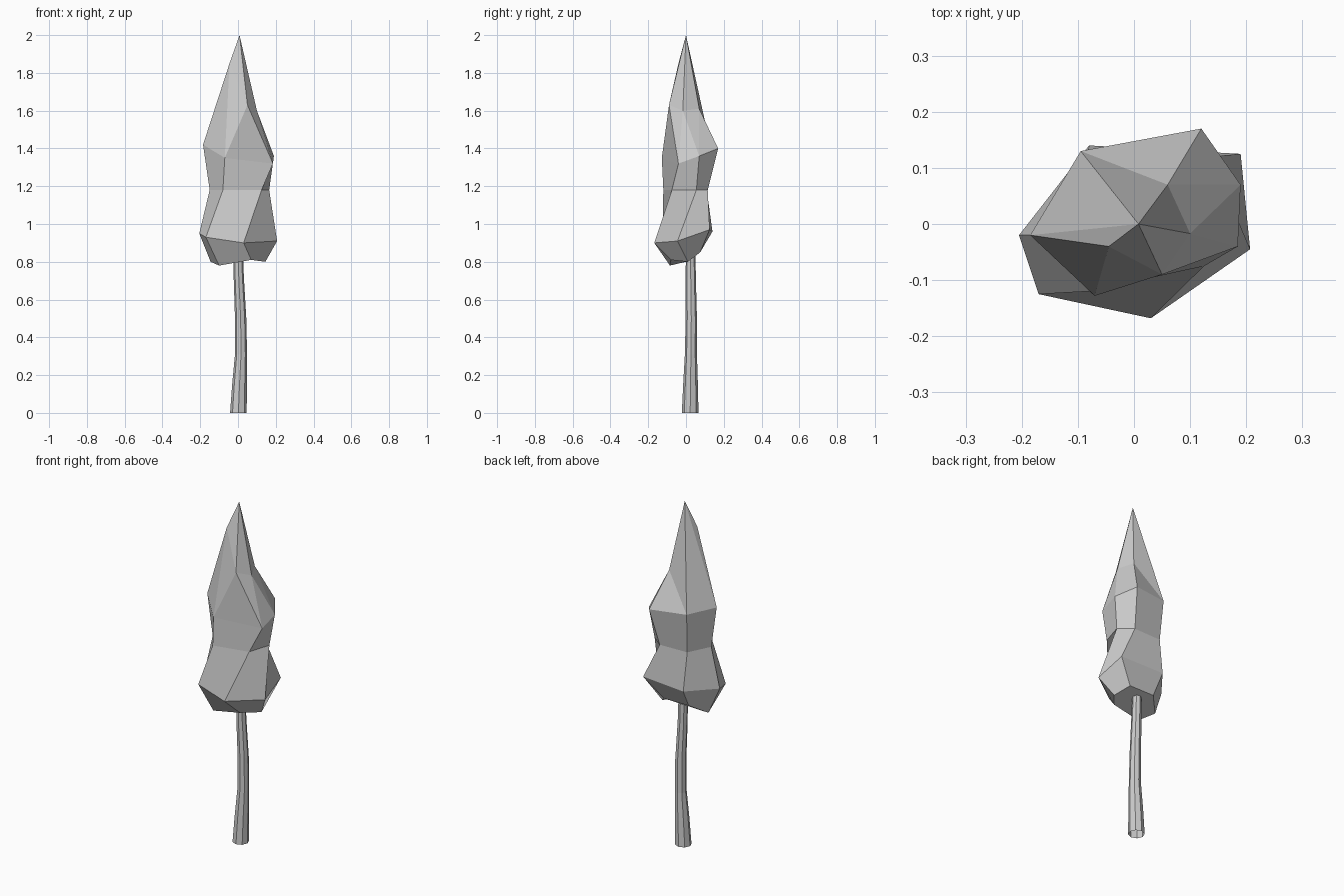
import bpy
import math

if "Cube" in bpy.data.objects:
    bpy.data.objects.remove(bpy.data.objects["Cube"])


def loft(name, rings, apex=None, cap_bottom=False):
    """Skin equal-sized rings into a flat-shaded mesh."""
    n = len(rings[0])
    verts = [v for ring in rings for v in ring]
    faces = []
    for r in range(len(rings) - 1):
        for i in range(n):
            j = (i + 1) % n
            faces.append((r * n + i, r * n + j, (r + 1) * n + j, (r + 1) * n + i))
    if cap_bottom:
        faces.append(tuple(reversed(range(n))))
    if apex:
        verts.append(apex)
        faces += build_tip(verts, (len(rings) - 1) * n, len(verts) - 1)
    mesh = bpy.data.meshes.new(name)
    mesh.from_pydata(verts, [], faces)
    obj = bpy.data.objects.new(name, mesh)
    bpy.context.collection.objects.link(obj)
    return obj


def build_tip(verts, base, top):
    """Faces from the shoulder ring through four ridge points to the apex."""
    left, front, right, side, back, back_left = range(base, base + 6)
    k = len(verts)
    verts += [(-.045, -.04, 1.85), (.05, -.09, 1.63), (.10, -.017, 1.60), (.06, .07, 1.61)]
    a, b, c, d = range(k, k + 4)
    return [(left, front, a), (left, a, top), (a, front, b), (a, b, top),
            (front, right, b), (right, side, c), (right, c, b), (b, c, top),
            (side, back, d), (side, d, c), (c, d, top),
            (back, back_left, d), (d, back_left, top), (back_left, left, top)]


# Foliage crown: underside, wide skirt, waist and shoulder
underside = [(-.145, 0, .80), (-.10, -.085, .78), (.07, -.08, .81),
             (.145, .01, .80), (.09, .075, .85), (-.07, .075, .85)]
skirt = [(-.205, -.02, .95), (-.17, -.125, .93), (.03, -.168, .90),
         (.207, -.045, .91), (.19, .125, .97), (-.08, .14, .96)]
waist = [(-.15, -.02, 1.18), (-.08, -.12, 1.18), (.125, -.075, 1.18),
         (.165, .055, 1.18), (.09, .115, 1.18), (-.085, .11, 1.18)]
shoulder = [(-.185, -.02, 1.42), (-.07, -.128, 1.35), (.185, -.04, 1.32),
            (.19, .07, 1.36), (.12, .17, 1.40), (-.095, .13, 1.41)]
loft("foliage", [underside, skirt, waist, shoulder], (.008, 0, 2.0), True)

# Slightly bent, tapering trunk: centre x, y, height, radius
path = [(.002, .022, 0, .044), (.008, .024, .15, .039), (.016, .026, .31, .032),
        (.014, .028, .50, .030), (.004, .025, .72, .027), (0, .025, .90, .025)]
loft("trunk", [[(x + r * math.cos(t * math.tau / 8), y + r * math.sin(t * math.tau / 8), z)
                for t in range(8)] for x, y, z, r in path])
